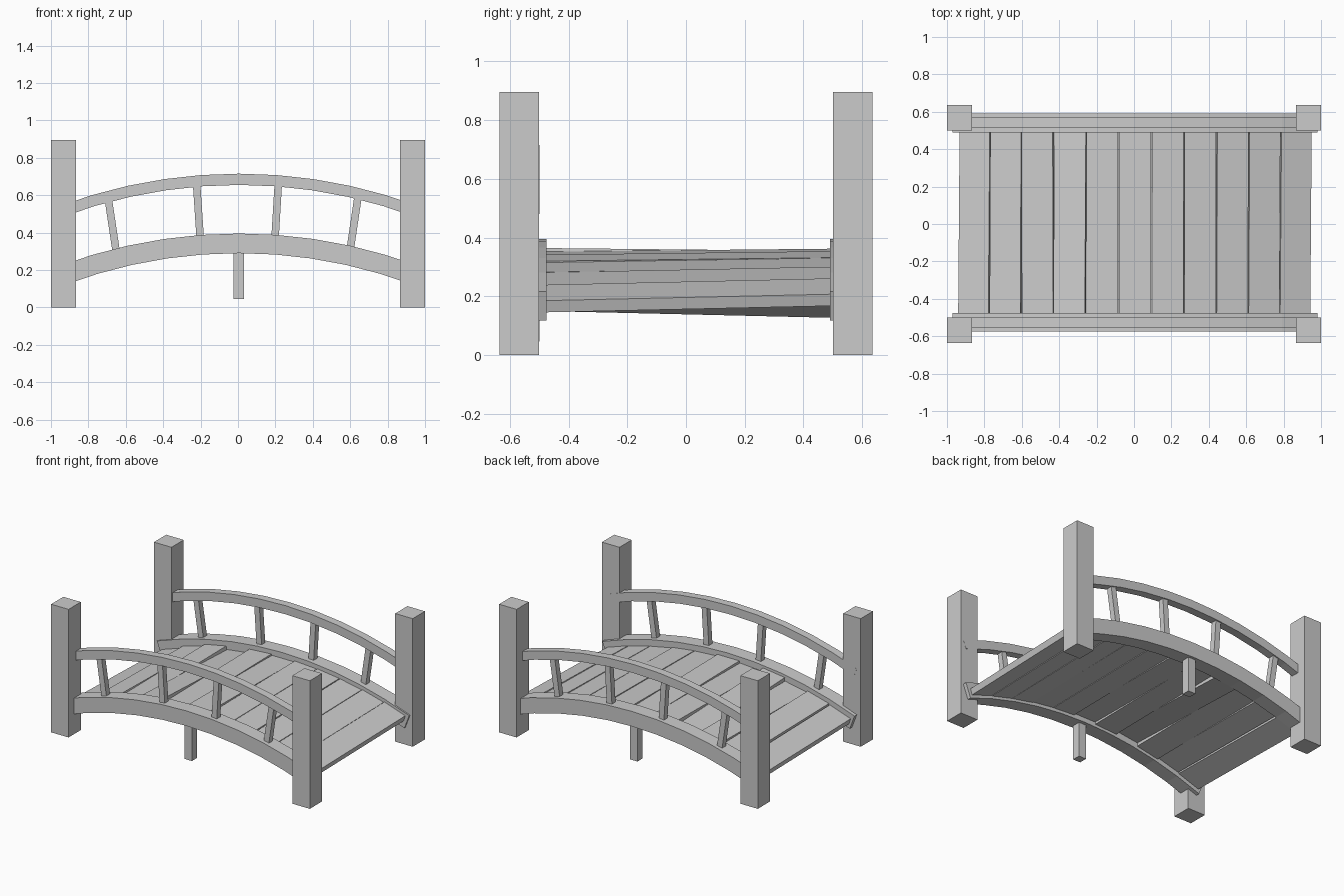
import bpy, bmesh
from math import sin, cos, atan2
from mathutils import Matrix, Vector

if "Cube" in bpy.data.objects:
    bpy.data.objects.remove(bpy.data.objects["Cube"])

R = 2.75            # radius of the bridge arc, measured at the beam top
CREST = 0.395       # beam top at mid-span
HALF = 0.3625       # half angle of the arc
SHIFT_Y = 0.0075    # the side assemblies sit slightly toward the back


def finish(name, bm):
    bmesh.ops.recalc_face_normals(bm, faces=bm.faces)
    me = bpy.data.meshes.new(name)
    bm.to_mesh(me)
    bm.free()
    ob = bpy.data.objects.new(name, me)
    bpy.context.collection.objects.link(ob)
    return ob


def box(name, size, matrix):
    bm = bmesh.new()
    bmesh.ops.create_cube(bm, size=1, matrix=matrix @ Matrix.Diagonal((*size, 1)))
    return finish(name, bm)


def arc_beam(name, top, thick, width, y, segments=10):
    """Rectangular bar swept along the bridge arc."""
    bm = bmesh.new()
    rings = []
    for i in range(segments + 1):
        a = -HALF + 2 * HALF * i / segments
        ring = []
        for r, dy in ((R, -1), (R, 1), (R - thick, 1), (R - thick, -1)):
            ring.append(bm.verts.new((r * sin(a) + 0.005, y + dy * width / 2,
                                      top - R + r * cos(a))))
        rings.append(ring)
    for p, q in zip(rings, rings[1:]):
        for k in range(4):
            bm.faces.new((p[k], p[(k + 1) % 4], q[(k + 1) % 4], q[k]))
    bm.faces.new(rings[0])
    bm.faces.new(rings[-1])
    return finish(name, bm)


# baluster lines: (bottom x, bottom z, top x, top z)
balusters = [(-0.65, 0.29, -0.695, 0.59), (-0.202, 0.37, -0.222, 0.67),
             (0.198, 0.37, 0.216, 0.67), (0.60, 0.31, 0.643, 0.60)]

for side, s in (("front", -1), ("back", 1)):
    # corner posts
    for end, e in (("left", -1), ("right", 1)):
        box(f"{side}_{end}_post", (0.135, 0.135, 0.895),
            Matrix.Translation((e * 0.9325, s * 0.568, 0.4475)))
    # curved side beam, handrail and short centre leg
    y = s * 0.5325 + SHIFT_Y
    arc_beam(f"{side}_beam", CREST, 0.105, 0.1, y)
    y = s * 0.535 + SHIFT_Y
    arc_beam(f"{side}_handrail", 0.715, 0.06, 0.056, y)
    box(f"{side}_centre_leg", (0.057, 0.057, 0.275),
        Matrix.Translation((0.004, y, 0.1825)))
    # slanted balusters
    for i, (x0, z0, x1, z1) in enumerate(balusters):
        d = Vector((x1 - x0, 0, z1 - z0))
        m = (Matrix.Translation(((x0 + x1) / 2, y, (z0 + z1) / 2))
             @ Matrix.Rotation(atan2(d.x, d.z), 4, 'Y'))
        box(f"{side}_baluster_{i + 1}", (0.04, 0.04, d.length), m)

# deck planks, each laid a little unevenly: (tilt across the deck, height offset)
uneven = [(-0.012, -0.014), (-0.008, -0.004), (0.004, -0.004), (-0.02, -0.004),
          (0.006, -0.003), (-0.005, 0.0), (0.005, -0.002), (0.006, 0.0),
          (0.008, -0.002), (0.01, 0.0), (0.0115, 0.004)]
step = 2 * 0.355 / len(uneven)
mid = R - 0.057
for i, (tilt, lift) in enumerate(uneven):
    a = -0.355 + step * (i + 0.5)
    m = (Matrix.Translation((mid * sin(a) + 0.005, 0.006, CREST - R + mid * cos(a) + lift))
         @ Matrix.Rotation(a, 4, 'Y') @ Matrix.Rotation(tilt / 0.485, 4, 'X'))
    box(f"deck_plank_{i + 1}", (step * mid - 0.004, 0.97, 0.042), m)
